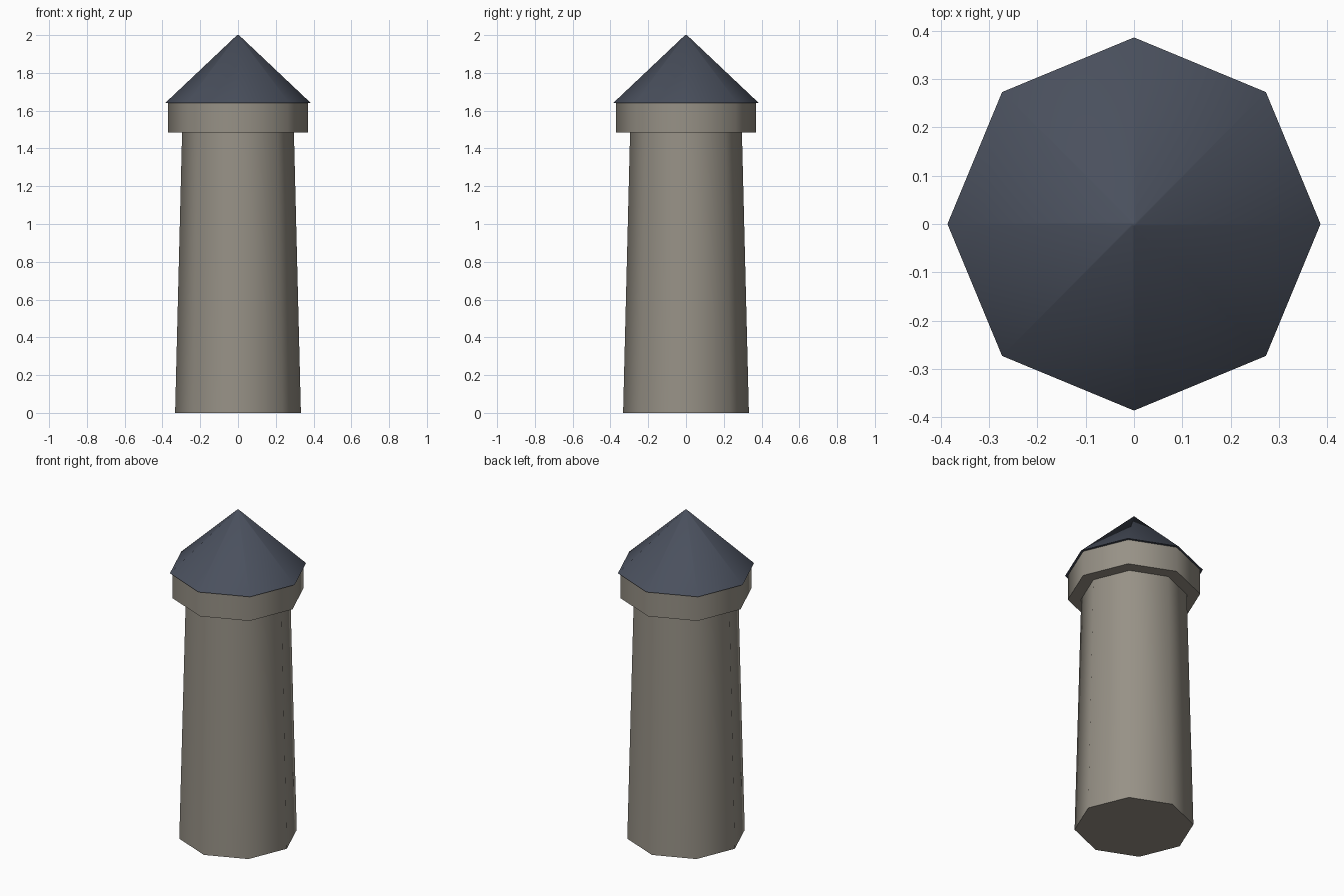
import bpy
import math

cube = bpy.data.objects.get("Cube")
if cube:
    bpy.data.objects.remove(cube, do_unlink=True)

SIDES = 8


def make_material(name, rgb):
    mat = bpy.data.materials.new(name)
    mat.use_nodes = True
    color = (*rgb, 1.0)
    mat.diffuse_color = color
    shader = next(n for n in mat.node_tree.nodes if n.type == 'BSDF_PRINCIPLED')
    shader.inputs["Base Color"].default_value = color
    shader.inputs["Roughness"].default_value = 0.9
    return mat


def tapered_prism(name, bottom, top, r_bottom, r_top, mat):
    """Eight-sided tapered section between two heights, corners on the axes."""
    bpy.ops.mesh.primitive_cone_add(
        vertices=SIDES, radius1=r_bottom, radius2=r_top,
        depth=top - bottom, location=(0, 0, (bottom + top) / 2))
    obj = bpy.context.object
    obj.name = obj.data.name = name
    obj.data.materials.append(mat)
    bpy.ops.object.shade_smooth_by_angle(angle=math.radians(50))
    return obj


stone = make_material("warm grey stone", (0.31, 0.285, 0.24))
slate = make_material("blue grey slate", (0.068, 0.08, 0.11))

# Tapered shaft, overhanging collar and pointed roof
tapered_prism("tower_shaft", 0.0, 1.485, 0.333, 0.296, stone)
tapered_prism("tower_collar", 1.485, 1.64, 0.371, 0.371, stone)
tapered_prism("tower_roof", 1.64, 2.0, 0.386, 0.005, slate)
